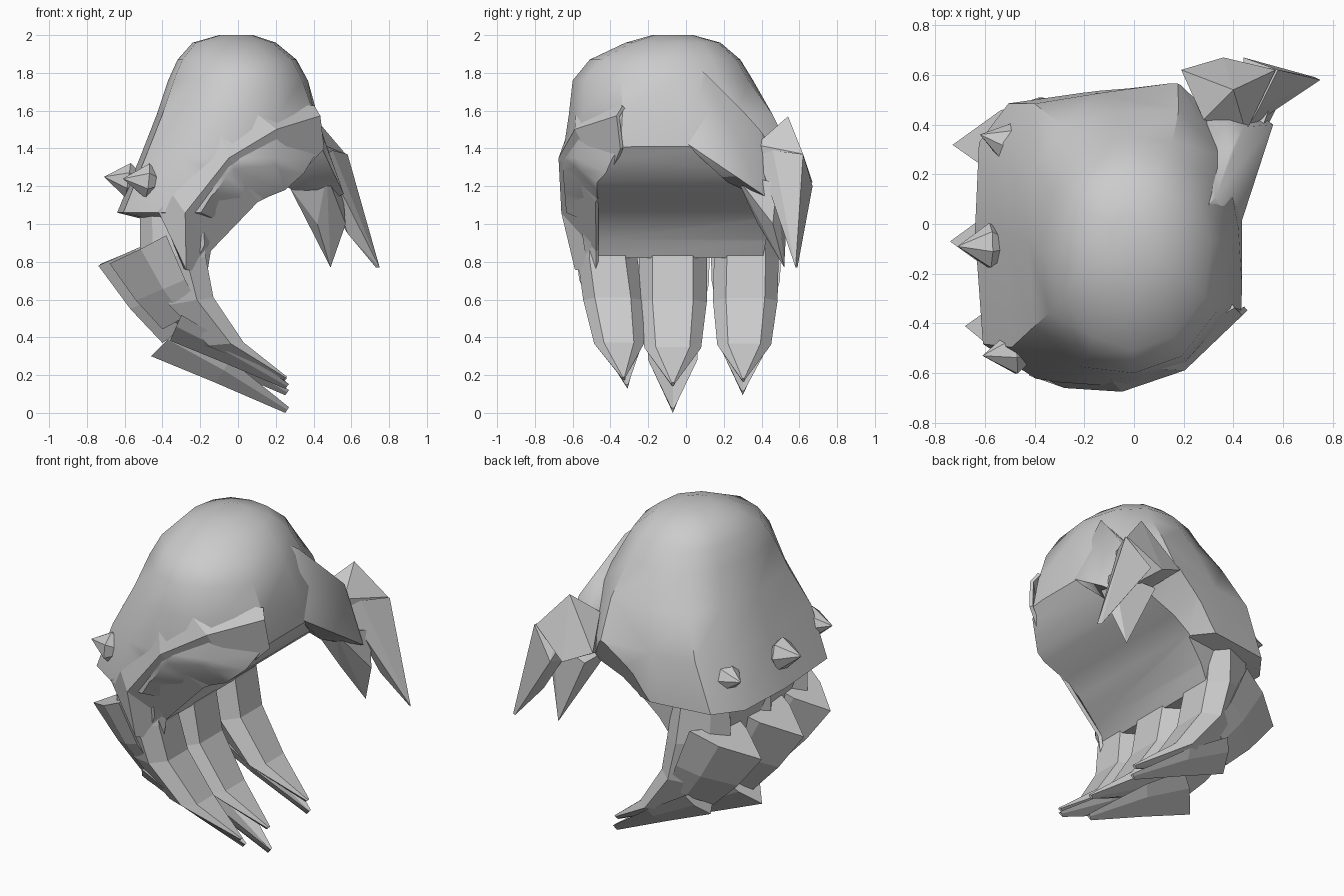
import bpy, bmesh, math
from mathutils import Vector

if "Cube" in bpy.data.objects:
    bpy.data.objects.remove(bpy.data.objects["Cube"])


def finish(name, bm, smooth=None):
    bmesh.ops.recalc_face_normals(bm, faces=bm.faces)
    me = bpy.data.meshes.new(name)
    bm.to_mesh(me)
    bm.free()
    ob = bpy.data.objects.new(name, me)
    bpy.context.collection.objects.link(ob)
    if smooth:
        shade(ob, smooth)
    return ob


def activate(ob):
    bpy.ops.object.select_all(action='DESELECT')
    ob.select_set(True)
    bpy.context.view_layer.objects.active = ob


def shade(ob, angle):
    activate(ob)
    bpy.ops.object.shade_smooth_by_angle(angle=math.radians(angle))


def loft(name, rings, smooth=None):
    bm = bmesh.new()
    vs = [[bm.verts.new(p) for p in r] for r in rings]
    n = len(rings[0])
    for a, b in zip(vs, vs[1:]):
        for i in range(n):
            j = (i + 1) % n
            bm.faces.new((a[i], a[j], b[j], b[i]))
    bm.faces.new(vs[0])
    bm.faces.new(vs[-1])
    return finish(name, bm, smooth)


def hull(name, pts, smooth=None):
    bm = bmesh.new()
    for p in pts:
        bm.verts.new(p)
    bmesh.ops.convex_hull(bm, input=bm.verts)
    return finish(name, bm, smooth)


# Domed hand body: round crown outline blending into a boxier knuckle outline
boxy = [(1, -.5), (.5, -.88), (0, -1), (-.55, -.97), (-.94, -.74), (-1, 0),
        (-.97, .6), (-.75, .86), (-.2, .93), (.45, 1), (.92, .65), (1, .1)]
rounded = [(.92, -.47), (.52, -.86), (0, -1), (-.5, -.86), (-.92, -.5), (-1, 0),
           (-.88, .52), (-.6, .84), (-.1, .97), (.42, .92), (.82, .6), (1, .1)]
levels = [(2.0, -.10, .08, -.18, .04, 1), (1.96, -.24, .20, -.32, .19, 1),
          (1.87, -.32, .31, -.51, .30, 1), (1.76, -.37, .37, -.60, .37, 1),
          (1.58, -.43, .42, -.62, .48, .5),
          (1.35, -.52, .44, -.655, .57, 0), (1.06, -.64, .44, -.64, .57, 0),
          (1.03, -.52, .44, -.57, .47, 0), (0.82, -.47, .40, -.54, .45, 0)]
rings = []
for z, x0, x1, y0, y1, f in levels:
    cx, cy, rx, ry = (x0 + x1) / 2, (y0 + y1) / 2, (x1 - x0) / 2, (y1 - y0) / 2
    rings.append([(cx + rx * (a[0] + (b[0] - a[0]) * f), cy + ry * (a[1] + (b[1] - a[1]) * f), z)
                  for a, b in zip(boxy, rounded)])
body = loft("hand_body", rings)

# Arched palm hollow, flaring wider at the front and back rims
arch = [(-.18, .5), (-.18, .82), (-.12, .92), (0, 1.05), (.1, 1.12),
        (.25, 1.18), (.35, 1.27), (.44, 1.42), (.9, 1.5), (.9, .5)]
flare = [(-.30, .5), (-.30, .82), (-.28, 1.04), (-.18, 1.18), (-.05, 1.34),
         (.18, 1.47), (.30, 1.50), (.44, 1.52), (.9, 1.55), (.9, .5)]
cutter = loft("palm_cutter", [[(x, y, z) for x, z in prof] for y, prof in
                              ((-.69, flare), (-.47, arch), (.46, arch), (.62, flare))])
cutter.hide_render = True
mod = body.modifiers.new("palm", 'BOOLEAN')
mod.operation = 'DIFFERENCE'
mod.object = cutter
activate(body)
bpy.ops.object.modifier_apply(modifier="palm")
bpy.data.objects.remove(cutter)
shade(body, 34)


# Armoured rim along the front of the arch
def rim(name, rows):
    bm = bmesh.new()
    vs = [[bm.verts.new(p) for p in r] for r in rows]
    for a, b in zip(vs, vs[1:]):
        for i in range(len(a) - 1):
            bm.faces.new((a[i], a[i + 1], b[i + 1], b[i]))
    ob = finish(name, bm)
    m = ob.modifiers.new("thickness", 'SOLIDIFY')
    m.thickness = 0.02
    m.offset = 0


rim("front_rim", [
    [(-.42, -.60, 1.07), (-.34, -.62, 1.15), (-.10, -.61, 1.50), (.02, -.57, 1.64), (.40, -.33, 1.62)],
    [(-.28, -.58, .76), (-.28, -.65, 1.06), (-.05, -.665, 1.35), (.20, -.58, 1.50), (.43, -.36, 1.57)],
    [(-.17, -.47, .74), (-.15, -.47, .86), (.10, -.47, 1.12), (.26, -.42, 1.20), (.45, -.34, 1.40)]])

# Fingers: claw core, knuckle plate and tip plate, swept along the curl
CORE = [(0, -.6), (.3, -1), (.8, -.6), (1, 0), (.8, .6), (.3, 1), (0, .6)]
PLATE = [(.2, 0), (0, -1), (.45, -.72), (1, 0), (.45, .72), (0, 1)]
core = [(-.20, 1.04, -.52, 1.06, .16), (-.17, .82, -.52, .84, .18),
        (-.13, .60, -.42, .55, .18), (.03, .35, -.20, .33, .15),
        (.26, .16, .24, .14, .01)]
knuckle = [(-.38, .94, -.74, .78, .20), (-.28, .68, -.57, .55, .19),
           (-.20, .50, -.40, .37, .15)]
tip = [(-.30, .46, -.46, .30, .14), (-.04, .28, -.12, .16, .13),
       (.27, .03, .25, .00, .01)]


def finger(name, y_base, y_tip, k, wide, dx, plate_dx):
    def section(shape, station, shift, k):
        ix, iz, ox, oz, w = station
        ox += shift
        pts = []
        for t, v in shape:
            x, z = ix + (ox - ix) * t, iz + (oz - iz) * t
            s = min(max((.85 - z) / .85, 0), 1)
            if z < .85:
                z = .85 - (.85 - z) * k
            pts.append((x, y_base + (y_tip - y_base) * s + v * w * wide, z))
        return pts
    for part, shape, path, shift, kk in (("claw", CORE, core, 0, 1 - (1 - k) * .3),
                                         ("knuckle_plate", PLATE, knuckle, plate_dx, k),
                                         ("tip_plate", PLATE, tip, dx, k)):
        last = len(path) - 1
        loft(name + "_" + part, [section(shape, p, shift * (1 - i / last), kk)
                                 for i, p in enumerate(path)])


finger("front_finger", -.42, -.31, .85, .88, .10, .06)
finger("middle_finger", -.07, -.07, 1, 1, 0, 0)
finger("back_finger", .32, .30, .89, .95, .08, .01)


# Faceted knuckle spikes
def spike(name, tip_pos, direction):
    d = Vector(direction).normalized()
    side = d.cross(Vector((0, 0, 1))).normalized()
    up = side.cross(d)
    t = Vector(tip_pos)
    pts = [t, t - d * .25]
    for i in range(7):
        a = i * math.tau / 7
        pts.append(t - d * .13 + (side * math.cos(a) + up * math.sin(a)) * .095)
    hull(name, pts)


spike("front_spike", (-.61, -.53, 1.24), (-1, -.1, .1))
spike("middle_spike", (-.71, -.09, 1.25), (-1, 0, .15))
spike("back_spike", (-.62, .36, 1.24), (-1, .3, .1))

# Thumb: muscle, base block, inner claw and long outer plate
hull("thumb_muscle", [(.25, .02, 1.86), (.33, .11, 1.79), (.39, .30, 1.60), (.44, .39, 1.50),
                      (.42, -.03, 1.45), (.49, .23, 1.32), (.56, .40, 1.16), (.40, .22, 1.22),
                      (.25, .30, 1.20), (.20, .10, 1.60), (.30, .46, 1.40), (.45, .48, 1.10)], 60)
hull("thumb_base", [(.19, .62, 1.30), (.36, .67, 1.22), (.40, .54, 1.57), (.28, .42, 1.45),
                    (.57, .62, 1.37), (.45, .37, 1.42), (.30, .42, 1.20), (.46, .42, 1.15)])
hull("thumb_claw", [(.27, .34, 1.20), (.47, .26, 1.26), (.30, .54, 1.18), (.55, .48, 1.22),
                    (.42, .38, 1.00), (.57, .46, 1.00), (.49, .52, .77)])
hull("thumb_plate", [(.45, .38, 1.36), (.50, .46, 1.39), (.58, .62, 1.37), (.44, .67, 1.20),
                     (.46, .52, 1.15), (.58, .53, .95), (.75, .58, .77), (.73, .59, .77)])
